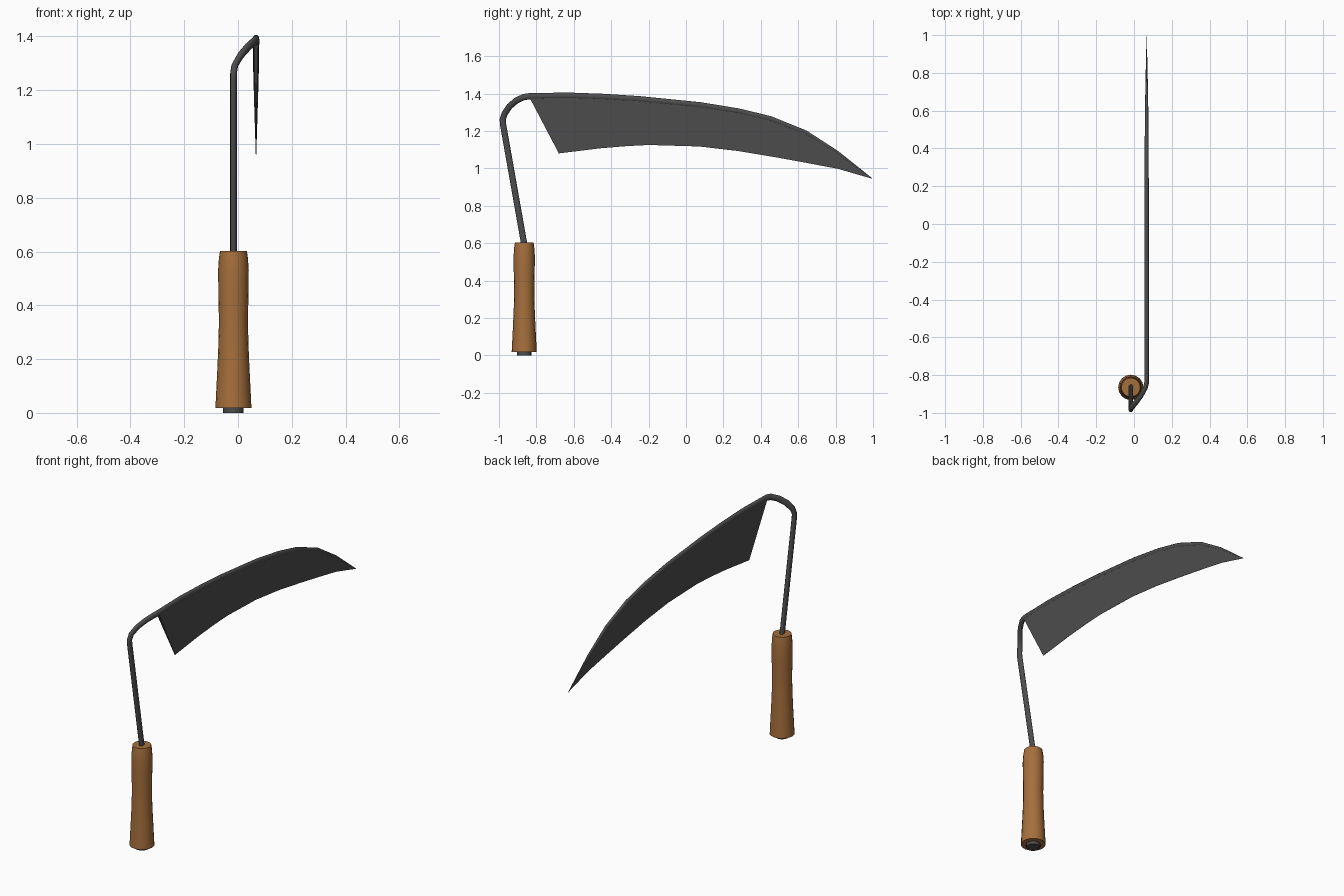
import bpy, bmesh, math
from mathutils import Vector

if "Cube" in bpy.data.objects:
    bpy.data.objects.remove(bpy.data.objects["Cube"])

BX = 0.067                 # blade plane
HX, HY = -0.017, -0.865    # handle axis


def material(name, rgb):
    m = bpy.data.materials.new(name)
    m.diffuse_color = (*rgb, 1)
    m.use_nodes = True
    m.node_tree.nodes["Principled BSDF"].inputs["Base Color"].default_value = m.diffuse_color
    return m


wood = material("wood", (0.38, 0.16, 0.045))
steel = material("steel", (0.075, 0.075, 0.075))


def finish(name, bm, mat, angle=40):
    bmesh.ops.recalc_face_normals(bm, faces=bm.faces[:])
    me = bpy.data.meshes.new(name)
    bm.to_mesh(me)
    bm.free()
    me.materials.append(mat)
    ob = bpy.data.objects.new(name, me)
    bpy.context.collection.objects.link(ob)
    bpy.ops.object.select_all(action='DESELECT')
    ob.select_set(True)
    bpy.context.view_layer.objects.active = ob
    bpy.ops.object.shade_smooth_by_angle(angle=math.radians(angle))


def skin(name, rings, mat, angle=40):
    """Bridge a list of equal point rings and cap both ends."""
    bm = bmesh.new()
    vs = [[bm.verts.new(p) for p in r] for r in rings]
    n = len(vs[0])
    for a, b in zip(vs, vs[1:]):
        for i in range(n):
            j = (i + 1) % n
            bm.faces.new((a[i], a[j], b[j], b[i]))
    bm.faces.new(vs[0])
    bm.faces.new(vs[-1])
    finish(name, bm, mat, angle)


def lathe(name, profile, mat, sides=16):
    skin(name, [[(HX + r * math.cos(2 * math.pi * i / sides),
                  HY + r * math.sin(2 * math.pi * i / sides), z)
                 for i in range(sides)] for r, z in profile], mat)


# wooden grip and the metal butt cap below it
lathe("handle", [(0.067, 0.018), (0.064, 0.08), (0.060, 0.16), (0.056, 0.25), (0.054, 0.34),
                 (0.056, 0.45), (0.057, 0.53), (0.054, 0.575), (0.050, 0.603)], wood)
lathe("butt_cap", [(0.038, 0.0), (0.038, 0.04)], steel)

# blade outline in the y-z plane: spine and cutting edge
spine = [(-0.84, 1.385), (-0.635, 1.389), (-0.44, 1.382), (-0.245, 1.370), (0.08, 1.338),
         (0.28, 1.306), (0.45, 1.266), (0.64, 1.192), (0.81, 1.087), (0.997, 0.945)]
edge = [(-0.68, 1.08), (-0.46, 1.107), (-0.33, 1.118), (-0.2, 1.125), (0.07, 1.117),
        (0.276, 1.093), (0.47, 1.061), (0.63, 1.032), (0.81, 0.998), (0.998, 0.944)]
taper = [1, 1, 1, 0.96, 0.92, 0.88, 0.82, 0.66, 0.4, 0.03]

# rod: leans back out of the grip, bends over sideways and becomes the blade spine
path = [(HX, -0.848, 0.5), (HX, -0.866, 0.6), (HX, -0.978, 1.235), (-0.017, -0.980, 1.26),
        (-0.012, -0.970, 1.292), (0.010, -0.945, 1.33), (0.038, -0.908, 1.362),
        (0.060, -0.868, 1.381)]
sizes = [1] * len(path) + taper
path = [Vector(p) for p in path] + [Vector((BX, y, z)) for y, z in spine]
rings = []
for k, (p, s) in enumerate(zip(path, sizes)):
    a, b = path[max(k - 1, 0)], path[min(k + 1, len(path) - 1)]
    t = (p - a).normalized() + (b - p).normalized()
    t.normalize()
    u = Vector((1, 0, 0))
    u = (u - t * u.dot(t)).normalized()
    v = t.cross(u)
    rings.append([p + u * 0.0125 * s * math.cos(i * math.pi / 5)
                  + v * 0.0175 * s * math.sin(i * math.pi / 5) for i in range(10)])
skin("rod_and_spine", rings, steel, 50)

# blade: thin wedge, thickest under the spine and sharp at the cutting edge
skin("blade", [[(BX - 0.009 * w, *s), (BX + 0.009 * w, *s), (BX + 0.0008 * w, *e), (BX - 0.0008 * w, *e)]
               for s, e, w in zip(spine, edge, taper)], steel, 40)
